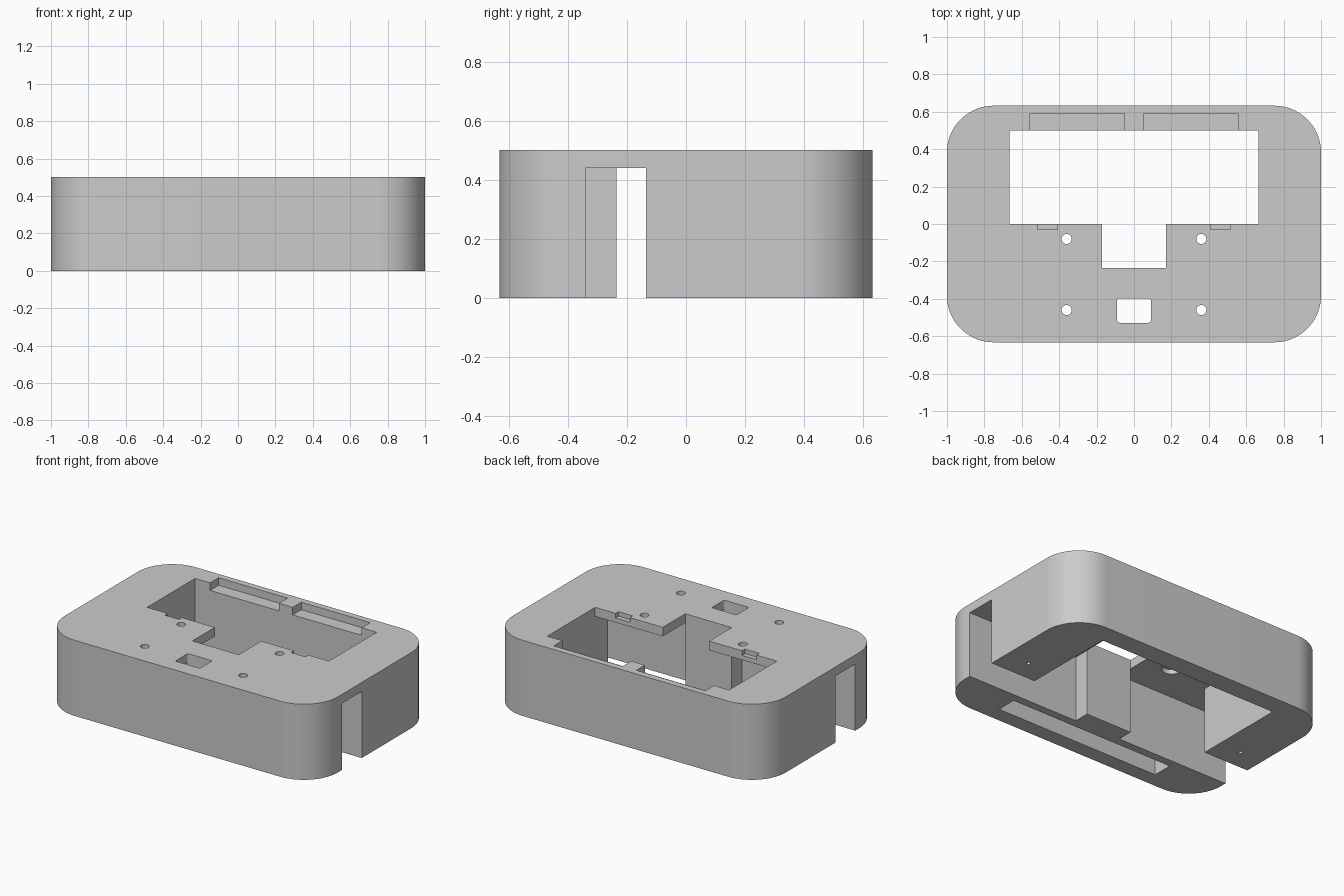
import bpy
import bmesh
from math import sin, cos, pi, radians

cube = bpy.data.objects.get("Cube")
if cube:
    bpy.data.objects.remove(cube, do_unlink=True)

HEIGHT = 0.5      # overall height
CEILING = 0.44    # underside of the top plate
BELOW, ABOVE = -0.1, 0.6

grey = bpy.data.materials.new("light grey plastic")
grey.use_nodes = True
colour = (0.6, 0.6, 0.6, 1)
grey.diffuse_color = colour
grey.node_tree.nodes["Principled BSDF"].inputs["Base Color"].default_value = colour


def rectangle(x0, x1, y0, y1):
    return [(x0, y0), (x1, y0), (x1, y1), (x0, y1)]


def circle(x, y, r, n=32):
    return [(x + r * cos(2 * pi * i / n), y + r * sin(2 * pi * i / n)) for i in range(n)]


def rounded(x0, x1, y0, y1, r, n):
    corners = [(x1 - r, y1 - r), (x0 + r, y1 - r), (x0 + r, y0 + r), (x1 - r, y0 + r)]
    return [(cx + r * cos(pi / 2 * (q + i / n)), cy + r * sin(pi / 2 * (q + i / n)))
            for q, (cx, cy) in enumerate(corners) for i in range(n + 1)]


def mirrored(half):
    """Close an outline that is symmetric about x = 0."""
    return half + [(-x, y) for x, y in reversed(half)]


def prism(name, outline, z0, z1):
    bm = bmesh.new()
    base = bm.faces.new([bm.verts.new((x, y, z0)) for x, y in outline])
    top = bmesh.ops.extrude_face_region(bm, geom=[base])["geom"]
    bmesh.ops.translate(bm, vec=(0, 0, z1 - z0),
                        verts=[v for v in top if isinstance(v, bmesh.types.BMVert)])
    bmesh.ops.recalc_face_normals(bm, faces=bm.faces)
    mesh = bpy.data.meshes.new(name)
    bm.to_mesh(mesh)
    bm.free()
    mesh.materials.append(grey)
    obj = bpy.data.objects.new(name, mesh)
    bpy.context.collection.objects.link(obj)
    return obj


# Rounded outer block
body = prism("case_body", rounded(-1, 1, -0.6325, 0.6325, 0.25, 20), 0, HEIGHT)
bpy.ops.object.select_all(action="DESELECT")
body.select_set(True)
bpy.context.view_layer.objects.active = body


def cut(outline, z0, z1):
    cutter = prism("cutter", outline, z0, z1)
    cutter.hide_render = True
    mod = body.modifiers.new("cut", "BOOLEAN")
    mod.operation = "DIFFERENCE"
    mod.solver = "EXACT"
    mod.object = cutter
    bpy.ops.object.modifier_apply(modifier=mod.name)
    bpy.data.objects.remove(cutter, do_unlink=True)


# Main cavity with side slots, leaving a block at the front centre
cut(mirrored([(0.17, -0.235), (0.17, -0.34), (1.1, -0.34), (1.1, -0.135),
              (0.665, -0.135), (0.665, 0.5)]), BELOW, CEILING)

# T-shaped opening through the top plate
cut(mirrored([(0.17, -0.235), (0.17, 0), (0.665, 0), (0.665, 0.5)]), 0.3, ABOVE)

# Front pocket underneath and its window in the top
cut(rectangle(-0.61, 0.61, -0.53, -0.395), BELOW, CEILING)
cut(rounded(-0.09, 0.09, -0.528, -0.397, 0.012, 4), 0.4, ABOVE)

for side in (-1, 1):
    # Rear ledges and front clip notches along the opening
    cut(rectangle(*sorted((side * 0.05, side * 0.555)), 0.45, 0.59), 0.45, ABOVE)
    cut(rectangle(*sorted((side * 0.41, side * 0.515)), -0.03, 0.05), 0.47, ABOVE)
    # Screw holes, counterbored from below
    for y in (-0.08, -0.46):
        cut(circle(side * 0.36, y, 0.027), 0.4, ABOVE)
        cut(circle(side * 0.36, y, 0.06), 0.4, 0.47)
    # Small blind holes in the underside
    cut(circle(side * 0.83, 0.005, 0.013, 16), BELOW, 0.2)

bpy.ops.object.shade_smooth_by_angle(angle=radians(30))
